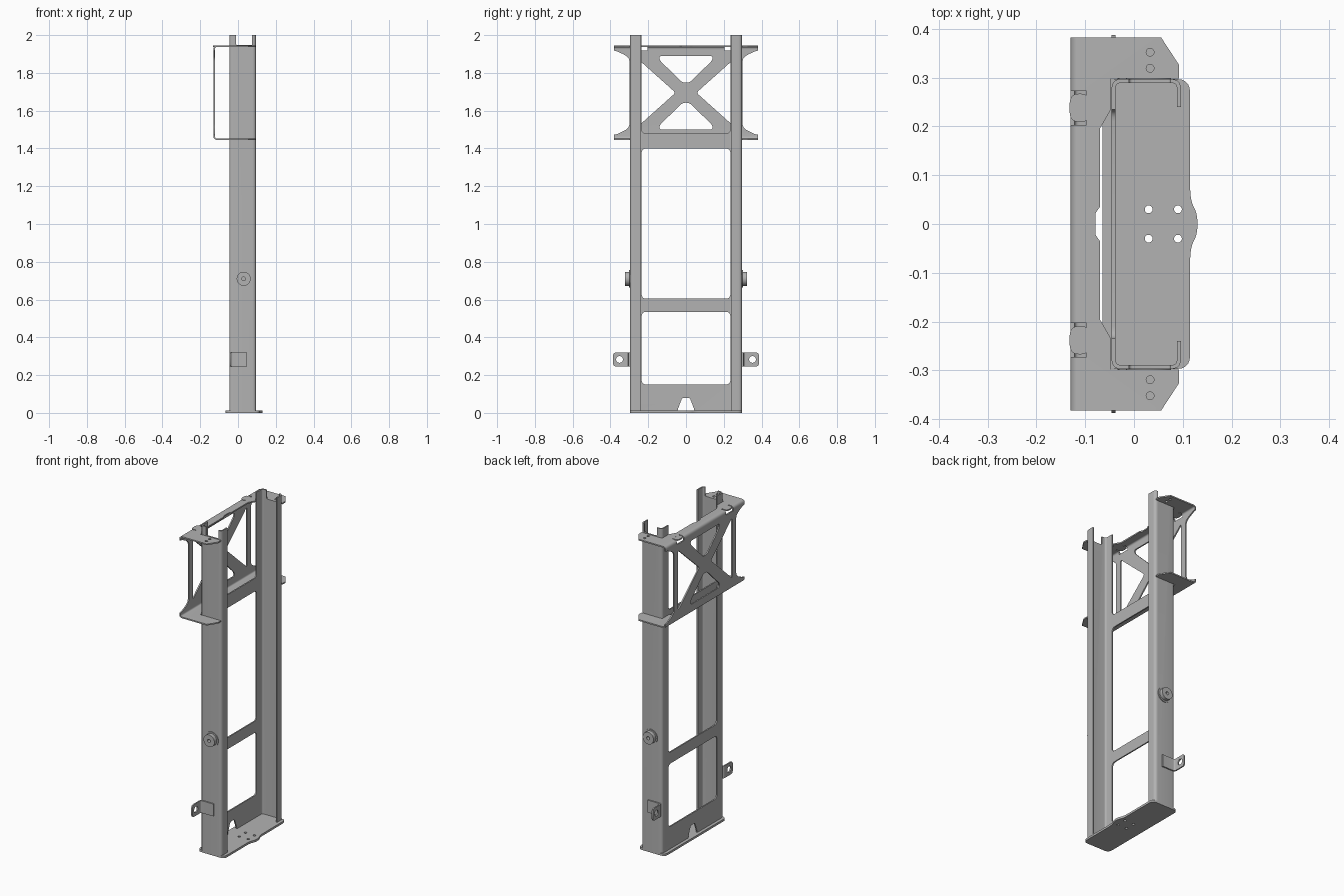
import bpy, bmesh, math
from mathutils import Matrix, Vector

cube = bpy.data.objects.get("Cube")
if cube:
    bpy.data.objects.remove(cube)

GREY = bpy.data.materials.new("plain_grey_steel")
GREY.use_nodes = True
GREY.diffuse_color = (0.45, 0.45, 0.45, 1)
GREY.node_tree.nodes["Principled BSDF"].inputs["Base Color"].default_value = (0.45, 0.45, 0.45, 1)
T = 0.008  # sheet thickness

# local (u, v, depth) to world, for shapes drawn across each axis
FRAMES = {
    "z": Matrix.Identity(4),
    "x": Matrix(((0, 0, 1, 0), (1, 0, 0, 0), (0, 1, 0, 0), (0, 0, 0, 1))),
    "y": Matrix(((1, 0, 0, 0), (0, 0, -1, 0), (0, 1, 0, 0), (0, 0, 0, 1))),
}


def rounded(points, r, closed=True, steps=5):
    """Round the corners of an outline or path."""
    pts = [Vector(p) for p in points]
    out = []
    for i, p in enumerate(pts):
        if not closed and i in (0, len(pts) - 1):
            out.append(p)
            continue
        a, b = pts[i - 1] - p, pts[(i + 1) % len(pts)] - p
        s = p + a.normalized() * min(r, a.length * 0.45)
        e = p + b.normalized() * min(r, b.length * 0.45)
        for k in range(steps + 1):
            t = k / steps
            out.append(s * (1 - t) ** 2 + p * 2 * t * (1 - t) + e * t * t)
    return out


def rect(u0, u1, v0, v1):
    return [(u0, v0), (u1, v0), (u1, v1), (u0, v1)]


def circle(u, v, r, n=24):
    return [(u + r * math.cos(i * math.tau / n), v + r * math.sin(i * math.tau / n)) for i in range(n)]


def mirror_u(points):
    return [(-u, v) for u, v in points]


def mirror_v(points):
    return [(u, -v) for u, v in points]


def finish(name, mesh):
    mesh.materials.clear()
    mesh.materials.append(GREY)
    ob = bpy.data.objects.new(name, mesh)
    bpy.context.collection.objects.link(ob)
    return ob


def plate(name, axis, outline, lo, hi, holes=()):
    """Flat plate with holes, spanning lo to hi along the axis."""
    cu = bpy.data.curves.new(name, "CURVE")
    cu.dimensions, cu.fill_mode, cu.extrude = "2D", "BOTH", (hi - lo) / 2
    for loop in (outline, *holes):
        sp = cu.splines.new("POLY")
        sp.points.add(len(loop) - 1)
        for q, p in zip(sp.points, loop):
            q.co = (p[0], p[1], 0, 1)
        sp.use_cyclic_u = True
    tmp = bpy.data.objects.new("tmp", cu)
    bpy.context.collection.objects.link(tmp)
    dg = bpy.context.evaluated_depsgraph_get()
    mesh = bpy.data.meshes.new_from_object(tmp.evaluated_get(dg))
    bpy.data.objects.remove(tmp)
    mid = (lo + hi) / 2 * (-1 if axis == "y" else 1)
    mesh.transform(FRAMES[axis] @ Matrix.Translation((0, 0, mid)))
    bm = bmesh.new()
    bm.from_mesh(mesh)
    bmesh.ops.remove_doubles(bm, verts=bm.verts, dist=1e-5)
    bmesh.ops.recalc_face_normals(bm, faces=bm.faces)
    bm.to_mesh(mesh)
    bm.free()
    return finish(name, mesh)


def folded_sheet(name, axis, path, lo, hi):
    """Bent sheet metal: a path swept along the axis and thickened."""
    bm = bmesh.new()
    m = FRAMES[axis]
    rows = [[bm.verts.new(m @ Vector((p[0], p[1], d))) for p in path] for d in (lo, hi)]
    for i in range(len(path) - 1):
        bm.faces.new((rows[0][i], rows[0][i + 1], rows[1][i + 1], rows[1][i]))
    mesh = bpy.data.meshes.new(name)
    bm.to_mesh(mesh)
    bm.free()
    ob = finish(name, mesh)
    mod = ob.modifiers.new("thickness", "SOLIDIFY")
    mod.thickness, mod.offset, mod.use_even_offset = T, 0, True
    return ob


def cut(ob, cutters):
    """Subtract the cutters, then remove them."""
    for c in cutters:
        c.hide_render = True
        mod = ob.modifiers.new("cut", "BOOLEAN")
        mod.operation, mod.solver, mod.object = "DIFFERENCE", "EXACT", c
    dg = bpy.context.evaluated_depsgraph_get()
    mesh = bpy.data.meshes.new_from_object(ob.evaluated_get(dg))
    ob.modifiers.clear()
    ob.data = mesh
    for c in cutters:
        bpy.data.objects.remove(c)


# Main C-shaped frame
half = [(0.092, 0.24), (0.092, 0.293), (-0.042, 0.293)]
frame = folded_sheet("main_frame", "z", rounded(half + mirror_v(half)[::-1], 0.016, False), 0.012, 2)
windows = [plate("cutter", "x", rounded(rect(-0.235, 0.235, lo, hi), 0.025), -0.1, 0.0)
           for lo, hi in ((0.15, 0.535), (0.605, 1.40), (1.48, 2.2))]
notch = [(-0.045, -0.05), (0.045, -0.05), (0.045, 0.015), (0.02, 0.08), (-0.02, 0.08), (-0.045, 0.015)]
cut(frame, windows + [
    plate("cutter", "x", rounded(notch, 0.012), -0.1, 0.0),
    plate("cutter", "y", rounded(rect(-0.01, 0.075, 1.947, 2.1), 0.008), -0.5, 0.5)])

# Base plate with a rounded bulge at the open side
side = [(0.13, 0.02), (0.115, 0.05), (0.115, 0.297), (-0.065, 0.297)]
base_holes = [circle(x, y, 0.008) for x in (0.03, 0.09) for y in (-0.03, 0.03)]
plate("base_plate", "z", rounded(side + mirror_v(side)[::-1], 0.028), 0, 0.013, base_holes)

# Upper bracket folded over the back of the frame
fold = [(0.092, 1.449), (-0.126, 1.449), (-0.126, 1.941), (0.092, 1.941)]
bracket = folded_sheet("upper_bracket", "y", rounded(fold, 0.016, False), -0.382, 0.382)
inner = [(0.2, 0.298), (-0.047, 0.298), (-0.047, 0.235), (-0.07, 0.195), (-0.07, 0.035), (-0.079, 0.022)]
gap = plate("cutter", "z", inner + mirror_v(inner)[::-1], 1.3, 2.1)
cutters = [gap]
MID = 1.695
for s in (-1, 1):
    # triangular openings above and below the crossing
    tri = [(-0.14, MID + s * 0.195), (0.14, MID + s * 0.195), (0.14, MID + s * 0.172),
           (0.018, MID + s * 0.053), (-0.018, MID + s * 0.053), (-0.14, MID + s * 0.172)]
    cutters.append(plate("cutter", "x", rounded(tri, 0.016), -0.2, -0.1))
    # openings beside the crossing, and the waist outside the side bars
    flank = [(0.055, MID), (0.262, MID + 0.185), (0.262, MID - 0.185)]
    waist = [(0.3, MID - 0.18), (0.32, MID - 0.198), (0.37, MID - 0.222), (0.42, MID - 0.225),
             (0.42, MID + 0.225), (0.37, MID + 0.222), (0.32, MID + 0.198), (0.3, MID + 0.18)]
    for shape in (flank, waist):
        shape = shape if s > 0 else mirror_u(shape)
        cutters.append(plate("cutter", "x", rounded(shape, 0.016), -0.2, -0.1))
    # sloped flange corners
    corner = [(0.055, 0.4), (0.055, 0.383), (0.093, 0.325), (0.13, 0.325), (0.13, 0.4)]
    corner = corner if s > 0 else mirror_v(corner)
    cutters.append(plate("cutter", "z", corner, 1.3, 2.1))
    # relief for the flat tongue, and screw holes in the upper flange
    cutters.append(plate("cutter", "z", rect(-0.2, -0.097, s * 0.238 - 0.035, s * 0.238 + 0.035), 1.918, 2.1))
    for y in (0.319, 0.352):
        cutters.append(plate("cutter", "z", circle(0.033, s * y, 0.008), 1.9, 2.1))
cut(bracket, cutters)

for s, label in ((-1, "right"), (1, "left")):
    # Flat tongue on the upper flange
    c = s * 0.238
    tongue = rounded(rect(-0.132, -0.09, c - 0.029, c + 0.029), 0.022)
    plate("bracket_tongue_" + label, "z", tongue, 1.937, 1.945, [circle(-0.093, c, 0.0045, 12)])

    # Round side boss
    hole = [circle(0.03, 0.71, 0.01, 16)]
    for name, r, lo, hi, holes in (("boss_flange_", 0.046, 0.295, 0.302, ()),
                                   ("boss_", 0.037, 0.30, 0.324, hole)):
        plate(name + label, "y", circle(0.03, 0.71, r, 32), *sorted((s * lo, s * hi)), holes)

    # Folded side lug with an eye
    path = [(0.047, s * 0.301), (-0.042, s * 0.301), (-0.042, s * 0.387)]
    lug = folded_sheet("side_lug_" + label, "z", rounded(path, 0.014, False), 0.245, 0.32)
    eye = plate("cutter", "x", circle(s * 0.352, 0.283, 0.018), -0.1, 0.0)
    trims = [eye]
    for z, d in ((0.245, 1), (0.32, -1)):
        tip = [(s * 0.4, z - d * 0.01), (s * 0.372, z - d * 0.01), (s * 0.372, z),
               (s * 0.382, z + d * 0.004), (s * 0.387, z + d * 0.014), (s * 0.4, z + d * 0.014)]
        trims.append(plate("cutter", "x", tip, -0.1, 0.0))
    cut(lug, trims)

# Smooth the bends, keep the sheet edges sharp
for ob in bpy.context.collection.objects:
    if ob.type == "MESH" and GREY.name in ob.data.materials:
        bpy.ops.object.select_all(action="DESELECT")
        ob.select_set(True)
        bpy.context.view_layer.objects.active = ob
        bpy.ops.object.shade_smooth_by_angle(angle=math.radians(30))
